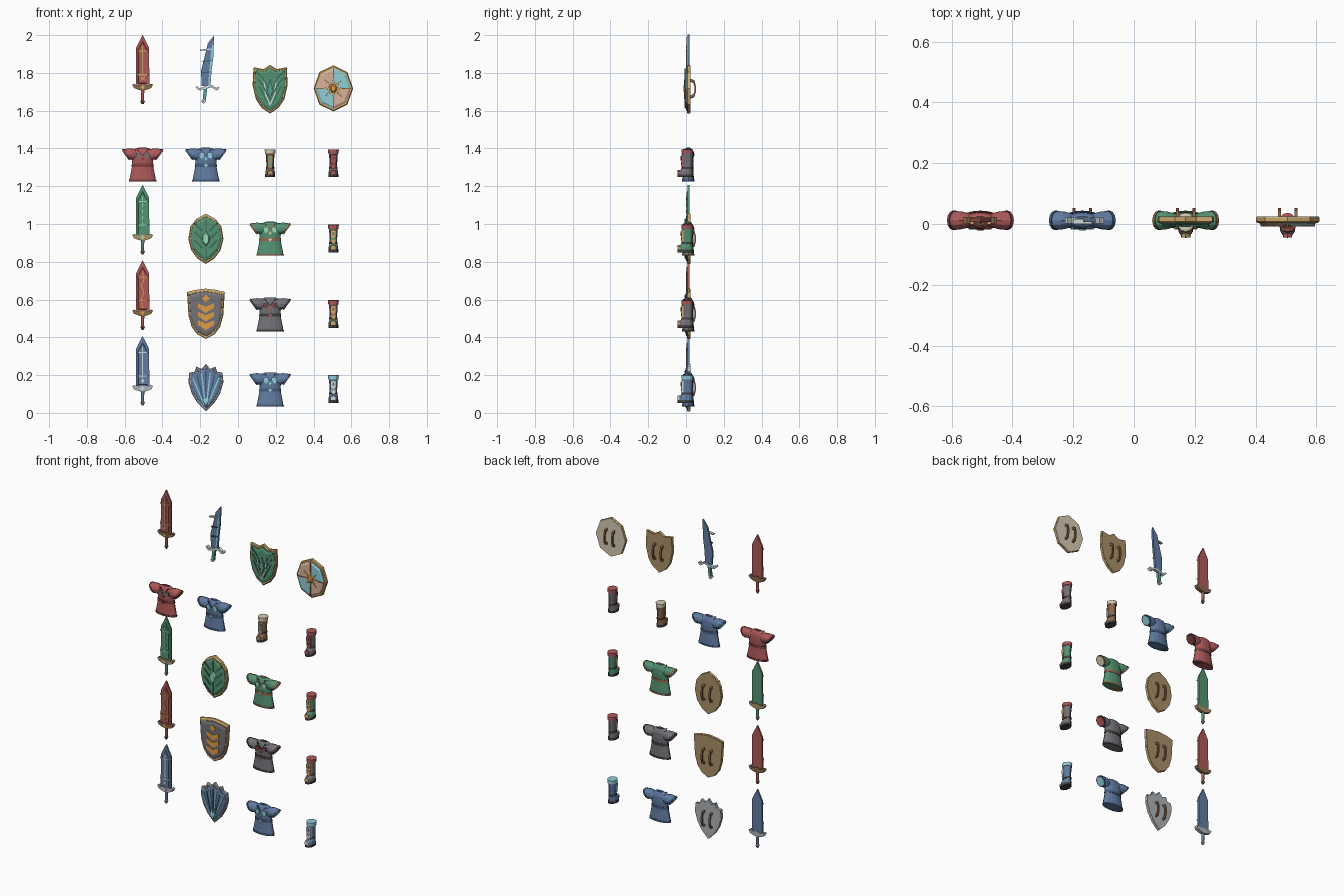
import bpy, bmesh
from math import sin, cos, pi
from mathutils import Vector as V

if "Cube" in bpy.data.objects:
    bpy.data.objects.remove(bpy.data.objects["Cube"])

PAL = dict(red=(.42, .10, .10), blue=(.12, .20, .36), green=(.09, .29, .17), grey=(.17, .17, .19),
           gold=(.62, .40, .15), orange=(.75, .33, .06), cyan=(.28, .62, .70), pale=(.62, .68, .68),
           cream=(.68, .60, .45), tan=(.40, .28, .14), brown=(.27, .14, .07), dark=(.06, .05, .05),
           peach=(.70, .45, .32), mint=(.30, .70, .48), teal=(.10, .36, .33), navy=(.06, .11, .22),
           forest=(.04, .15, .09), maroon=(.20, .05, .05), silver=(.42, .45, .47))
MATS = {}
for k, c in PAL.items():
    MATS[k] = bpy.data.materials.new(k)
    MATS[k].diffuse_color = (*c, 1)
O = V((0, 0, 0))          # origin of the item being built


def make(name, verts, faces, col, smooth=False):
    me = bpy.data.meshes.new(name)
    me.from_pydata([V(v) + O for v in verts], [], faces)
    bm = bmesh.new()
    bm.from_mesh(me)
    bmesh.ops.recalc_face_normals(bm, faces=bm.faces)
    bm.to_mesh(me)
    bm.free()
    me.materials.append(MATS[col])
    ob = bpy.data.objects.new(name, me)
    bpy.context.collection.objects.link(ob)
    return ob


def loft(name, rings, col):
    n = len(rings[0])
    faces = [(i * n + j, i * n + (j + 1) % n, (i + 1) * n + (j + 1) % n, (i + 1) * n + j)
             for i in range(len(rings) - 1) for j in range(n)]
    faces += [tuple(range(n)), tuple(range((len(rings) - 1) * n, len(rings) * n))]
    return make(name, [p for r in rings for p in r], faces, col)


def plate(name, pts, steps, col):
    # outline in x/z, lofted through (scale, y) steps
    return loft(name, [[(x * s, y, z * s) for x, z in pts] for s, y in steps], col)


def mirror(half):
    return half + [(-x, z) for x, z in reversed(half) if abs(x) > 1e-6]


def line(name, pts, w, col, y0=0, y1=-.008):
    # mitreless flat strip along a polyline
    vs, fs = [], []
    for a, b in zip(pts, pts[1:]):
        a, b = V(a), V(b)
        d = (b - a).normalized()
        p = V((-d.y, d.x)) * w / 2
        k = len(vs)
        q = [a - p, b - p, b + p, a + p]
        vs += [(c.x, y, c.y) for y in (y0, y1) for c in q]
        fs += [tuple(k + i for i in f) for f in
               ((0, 1, 2, 3), (4, 5, 6, 7), (0, 1, 5, 4), (1, 2, 6, 5), (2, 3, 7, 6), (3, 0, 4, 7))]
    make(name, vs, fs, col)


def diamond(name, x, z, w, h, col, y0=0, y1=-.009):
    pts = [(x, z + h), (x + w, z), (x, z - h), (x - w, z)]
    plate(name, pts, [(1, y0), (1, y1)], col)


def oval(z, rx, ry, yc=.012, n=12):
    return [(rx * cos(2 * pi * i / n), yc + ry * sin(2 * pi * i / n), z) for i in range(n)]


def sword(x, z, col, trim, edge, style):
    global O
    O = V((x, 0, z))
    blade = mirror([(0, .182), (.034, .115), (.036, -.082)])
    plate('blade', blade, [(1, .018), (1, .007)], col)
    inner = mirror([(0, .150), (.024, .105), (.024, -.078)])
    plate('blade_face', inner, [(1, .01), (.95, .002)], col)
    y = dict(y0=.006, y1=-.001)
    for h in (.095, -.03):
        line('blade_band', [(-.035, h), (.035, h)], .006, trim, **y)
    if style == 'cross':
        line('fuller', [(0, .125), (0, -.025)], .006, trim, **y)
        for s in (1, -1):
            line('blade_cross', [(-.012 * s, -.06), (.012 * s, -.04)], .005, trim, **y)
    elif style == 'dash':
        for i in range(5):
            line('blade_dash', [(0, .12 - i * .034), (0, .10 - i * .034)], .006, trim, **y)
    elif style == 'crack':
        line('blade_crack', [(0, .125), (.007, .08), (-.007, .05), (.007, .01), (-.007, -.02), (0, -.07)],
             .005, trim, **y)
    else:
        line('fuller', [(0, .12), (0, -.04)], .004, trim, **y)
        diamond('blade_gem', 0, -.055, .009, .014, trim, .006, -.002)
    guard = mirror([(0, -.078), (.028, -.086), (.044, -.078), (.055, -.083), (.046, -.1), (.02, -.11), (0, -.114)])
    plate('guard', guard, [(1, .023), (1, .001)], edge)
    diamond('guard_gem', 0, -.096, .011, .013, trim, .004, -.005)
    loft('grip', [oval(-.108, .009, .009), oval(-.165, .008, .008)], col)
    loft('pommel', [oval(h, r, r, n=8) for h, r in ((-.16, .006), (-.171, .012), (-.186, .005))], edge)


# swords
for z, c, t, e, s in ((1.82, 'red', 'gold', 'brown', 'cross'), (1.025, 'green', 'mint', 'tan', 'dash'),
                      (.625, 'red', 'orange', 'brown', 'crack'), (.225, 'blue', 'pale', 'silver', 'gem')):
    sword(-.505, z, c, t, e, s)

# curved sword
O = V((-.17, 0, 1.82))
plate('curved_blade', [(.043, .178), (.01, .135), (-.008, .06), (-.026, -.01), (-.022, -.09),
                       (.024, -.09), (.03, -.01), (.04, .07)], [(1, .018), (1, .007)], 'blue')
plate('curved_edge', [(.043, .17), (.028, .1), (.018, 0), (.012, -.09), (.022, -.09), (.03, -.01), (.038, .07)],
      [(1, .008), (1, .003)], 'cyan')
line('back_spike', [(-.03, .1), (.034, .107)], .007, 'pale', .017, 0)
for h in (.04, -.02):
    line('curved_band', [(-.018, h), (.03, h + .006)], .006, 'navy', .008, 0)
line('curved_guard', [(-.052, -.092), (-.035, -.108), (-.008, -.1), (.03, -.09), (.058, -.108), (.067, -.095)],
     .012, 'pale', .022, .001)
line('curved_grip', [(0, -.09), (-.009, -.165)], .017, 'teal', .02, .004)
diamond('curved_pommel', -.012, -.17, .013, .013, 'silver', .021, .003)


def shield(x, z, half, rim, face, back):
    global O
    O = V((x, 0, z))
    pts = mirror(half)
    plate('shield_rim', pts, [(1, .021), (1, .008), (.95, .004)], rim)
    plate('shield_back', pts, [(.99, .02), (.98, .025)], back)
    if face:
        plate('shield_face', pts, [(.9, .01), (.88, .001), (.75, -.004)], face)
    # two bowed grips on the back
    for s in (-1, 1):
        rings = []
        for yy, h in ((.022, .045), (.042, .037), (.048, .015), (.048, -.015), (.042, -.037), (.022, -.045)):
            d = .006 if abs(h) > .03 else 0
            rings.append([(s * .027 + a, yy + b * (.004 if d == 0 else .003), h + b * d * (1 if h > 0 else -1))
                          for a, b in ((-.005, -1), (.005, -1), (.005, 1), (-.005, 1))])
        loft('shield_grip', rings, 'brown')


# crested shield
shield(.17, 1.715, [(0, .127), (.035, .105), (.088, .115), (.093, .02), (.075, -.055), (.045, -.1), (0, -.13)],
       'gold', 'green', 'tan')
for i, h in enumerate((.06, .02, -.02)):
    for s in (-1, 1):
        line('feather', [(s * (.075 - i * .008), h + .035), (s * .04, h), (s * .012, h - .055)], .006, 'forest')
line('emblem_outline', [(-.032, .05), (-.024, -.03), (0, -.085), (.024, -.03), (.032, .05)], .007, 'pale')
plate('emblem', mirror([(0, .055), (.015, -.01), (0, -.06)]), [(1, 0), (.9, -.01)], 'teal')

# eight-sided shield with quarters and a star
octo = [(.1045 * sin(i * pi / 4), .122 * cos(i * pi / 4)) for i in range(8)]
shield(.505, 1.718, octo[:5], 'gold', None, 'cream')
for k in range(4):
    q = [octo[(2 * k + j) % 8] for j in range(3)]
    pts = [(0, 0)] + [(a * .88, b * .88) for a, b in q]
    plate('quarter', pts, [(1, .01), (1, .001), (.9, -.005)], ('cyan', 'peach')[k % 2])
for a, b in ((octo[0], octo[4]), (octo[2], octo[6])):
    line('divider', [(a[0] * .86, a[1] * .86), (b[0] * .86, b[1] * .86)], .006, 'brown')
star = [((.065, .02)[i % 2] * sin(i * pi / 8 + pi / 4), (.065, .02)[i % 2] * cos(i * pi / 8 + pi / 4)) for i in range(16)]
plate('star', star, [(1, 0), (.9, -.009)], 'gold')
plate('boss', octo, [(.22, -.005), (.12, -.014)], 'orange')

# leaf shield
shield(-.17, .922, [(0, .133), (.05, .105), (.082, .065), (.093, 0), (.078, -.06), (.045, -.105), (0, -.133)],
       'gold', 'green', 'tan')
for h in (.07, .025, -.02, -.065):
    for s in (-1, 1):
        line('leaf_vein', [(s * .018, h - .03), (s * .06, h + .012)], .008, 'forest')
line('leaf_stem', [(0, .105), (0, -.105)], .006, 'forest', 0, -.007)
plate('leaf_gem', mirror([(0, .045), (.021, .018), (.021, -.018), (0, -.045)]), [(1, 0), (.7, -.014)], 'mint')

# chevron shield
shield(-.17, .525, [(0, .133), (.055, .126), (.1, .115), (.092, -.01), (.075, -.07), (.045, -.11), (0, -.133)],
       'gold', 'grey', 'tan')
diamond('chevron_gem', 0, .08, .02, .02, 'orange')
for h in (.025, -.02, -.065):
    plate('chevron', [(-.042, h + .03), (0, h + .012), (.042, h + .03), (.042, h + .006), (0, h - .022), (-.042, h + .006)],
          [(1, 0), (1, -.009)], 'orange')

# shell shield
shield(-.17, .133, [(0, .127), (.022, .1), (.05, .112), (.06, .085), (.088, .08), (.093, .03), (.075, -.03),
                    (.045, -.08), (0, -.125)], 'silver', 'blue', 'silver')
for i in range(-3, 4):
    line('shell_rib', [(i * .003, -.09), (i * .023, .09 - abs(i) * .013)], .007, 'cyan' if i % 2 else 'navy')
plate('shell_hinge', mirror([(0, -.06), (.02, -.07), (0, -.105)]), [(1, 0), (.9, -.01)], 'cyan')


def tunic(x, z, col, trim, dark, patch):
    global O
    O = V((x, 0, z))
    body = [(-.09, .07, .03), (-.075, .069, .03), (-.03, .06, .027), (0, .054, .026), (.035, .058, .028),
            (.065, .058, .026), (.082, .042, .02), (.088, .03, .013)]
    loft('torso', [oval(*r, n=16) for r in body], col)
    loft('neck_hole', [oval(.085, .024, .010), oval(.090, .022, .009)], dark)
    loft('belt', [oval(-.012, .059, .029, n=16), oval(.004, .057, .029, n=16)], dark)
    loft('hem', [oval(-.09, .073, .032, n=16), oval(-.08, .072, .032, n=16)], dark)
    for s in (-1, 1):
        def ring(cx, cz, r, ux, uz, ry):
            return [(s * (cx + r * cos(t) * ux), .012 + ry * sin(t), cz + r * cos(t) * uz)
                    for t in [2 * pi * i / 12 for i in range(12)]]
        loft('sleeve', [ring(.035, .052, .03, 0, 1, .022), ring(.06, .054, .033, .3, .95, .029),
                        ring(.085, .054, .033, .59, .81, .031)], col)
        loft('sleeve_cuff', [ring(.082, .056, .034, .59, .81, .032), ring(.09, .05, .034, .59, .81, .032)], dark)
        loft('sleeve_end', [ring(.089, .051, .03, .59, .81, .028), ring(.0915, .049, .028, .59, .81, .026)], trim)
        plate('chest_patch', [(s * a, b) for a, b in ((.01, .06), (.034, .06), (.037, .04), (.022, .03), (.012, .04))],
              [(1, -.005), (1, -.018)], patch)
        line('collar', [(s * .028, .08), (0, .045)], .006, dark, 0, -.016)
    diamond('buckle', 0, -.004, .01, .011, trim, -.01, -.022)
    diamond('chest_gem', 0, .03, .008, .01, trim, -.008, -.021)


for a in ((-.505, 1.315, 'red', 'maroon', 'maroon', 'grey'), (-.17, 1.315, 'blue', 'cyan', 'navy', 'cyan'),
          (.17, .922, 'green', 'cream', 'brown', 'mint'), (.17, .522, 'grey', 'red', 'dark', 'maroon'),
          (.17, .125, 'blue', 'cyan', 'navy', 'cyan')):
    tunic(*a)


def boot(x, z, col, cuff, panel, mark):
    global O
    O = V((x, 0, z))
    loft('sole', [oval(-.074, .027, .041, -.005), oval(-.06, .027, .041, -.005)], 'dark')
    loft('foot', [oval(-.06, .026, .040, -.005), oval(-.045, .025, .037, -.004), oval(-.032, .021, .029, .003),
                  oval(-.022, .02, .025, .006)], col)
    loft('shaft', [oval(-.035, .02, .026, .007), oval(0, .02, .026, .007), oval(.06, .024, .028, .006)], col)
    loft('boot_cuff', [oval(.05, .027, .031, .006), oval(.072, .029, .031, .006), oval(.0735, .022, .024, .006)], cuff)
    loft('ankle_strap', [oval(-.03, .023, .03, .004), oval(-.02, .022, .028, .006)], 'dark')
    plate('shin_panel', mirror([(0, .05), (.017, .045), (.015, -.02), (0, -.035)]), [(1, -.012), (.9, -.025)], panel)
    diamond('shin_gem', 0, .025, .007, .012, mark, -.02, -.028)
    line('shin_chevron', [(-.012, .005), (0, -.008), (.012, .005)], .006, mark, -.02, -.027)
    plate('toe_cap', mirror([(0, -.035), (.014, -.043), (.015, -.06)]), [(1, -.025), (1, -.044)], panel)


for a in ((.17, 1.322, 'brown', 'cream', 'tan', 'teal'), (.505, 1.322, 'grey', 'red', 'red', 'maroon'),
          (.505, .924, 'green', 'red', 'gold', 'green'), (.505, .524, 'grey', 'red', 'gold', 'red'),
          (.505, .127, 'blue', 'cyan', 'pale', 'blue')):
    boot(*a)

for m in bpy.data.materials:
    if m.users and not m.is_grease_pencil:
        m.use_nodes = True
        m.node_tree.nodes["Principled BSDF"].inputs["Base Color"].default_value = m.diffuse_color
